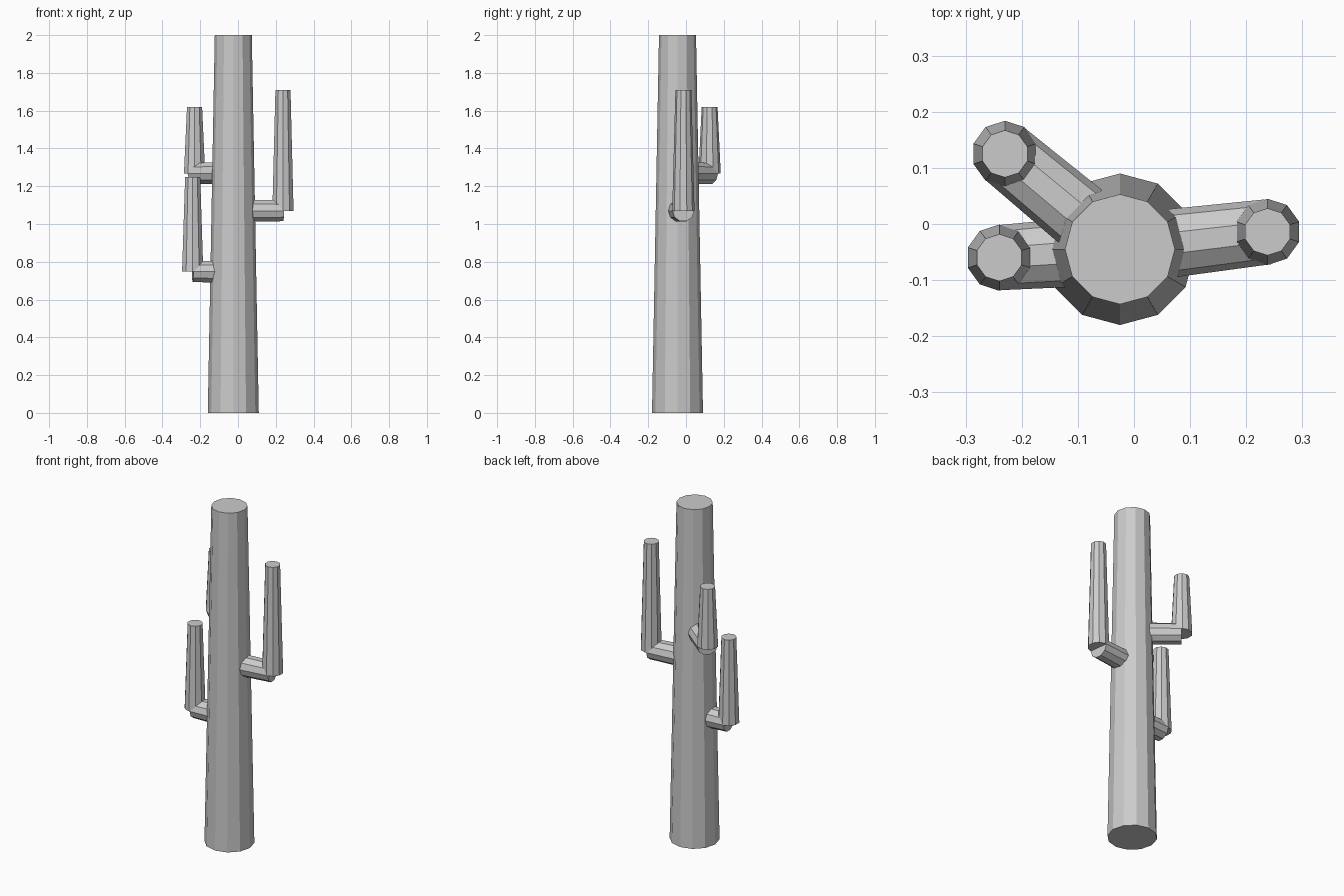
import bpy
from mathutils import Vector

cube = bpy.data.objects.get("Cube")
if cube:
    bpy.data.objects.remove(cube, do_unlink=True)

# Single flat grey
grey = bpy.data.materials.new("plain_grey")
grey.use_nodes = True
colour = (0.6, 0.6, 0.6, 1)
grey.diffuse_color = colour
grey.node_tree.nodes["Principled BSDF"].inputs["Base Color"].default_value = colour


def tapered(name, start, end, r_start, r_end, sides):
    """Faceted tapered cylinder running from start to end."""
    start, end = Vector(start), Vector(end)
    axis = end - start
    bpy.ops.mesh.primitive_cone_add(vertices=sides, radius1=r_start, radius2=r_end,
                                    depth=axis.length, location=(start + end) / 2)
    obj = bpy.context.object
    obj.name = name
    if axis.xy.length > 1e-6:
        # Keeps a flat facet on top of horizontal limbs
        obj.rotation_euler = axis.to_track_quat('Z', 'X').to_euler()
    obj.data.materials.append(grey)
    return obj


# Trunk
centre = Vector((-0.025, -0.045, 0))
tapered("trunk", centre, centre + Vector((0, 0, 2)), 0.135, 0.098, 12)

# Arms: elbow position and height of the tip
arms = {
    "left": ((0.238, -0.014, 1.07), 1.71),
    "right_upper": ((-0.23, 0.125, 1.268), 1.62),
    "right_lower": ((-0.24, -0.06, 0.748), 1.25),
}
for side, (elbow, tip) in arms.items():
    elbow = Vector(elbow)
    hub = Vector((centre.x, centre.y, elbow.z))
    root = hub + (elbow - hub).normalized() * 0.092
    tapered(side + "_branch", root, elbow, 0.061, 0.058, 10)
    tapered(side + "_upright", elbow, (elbow.x, elbow.y, tip), 0.059, 0.042, 10)
